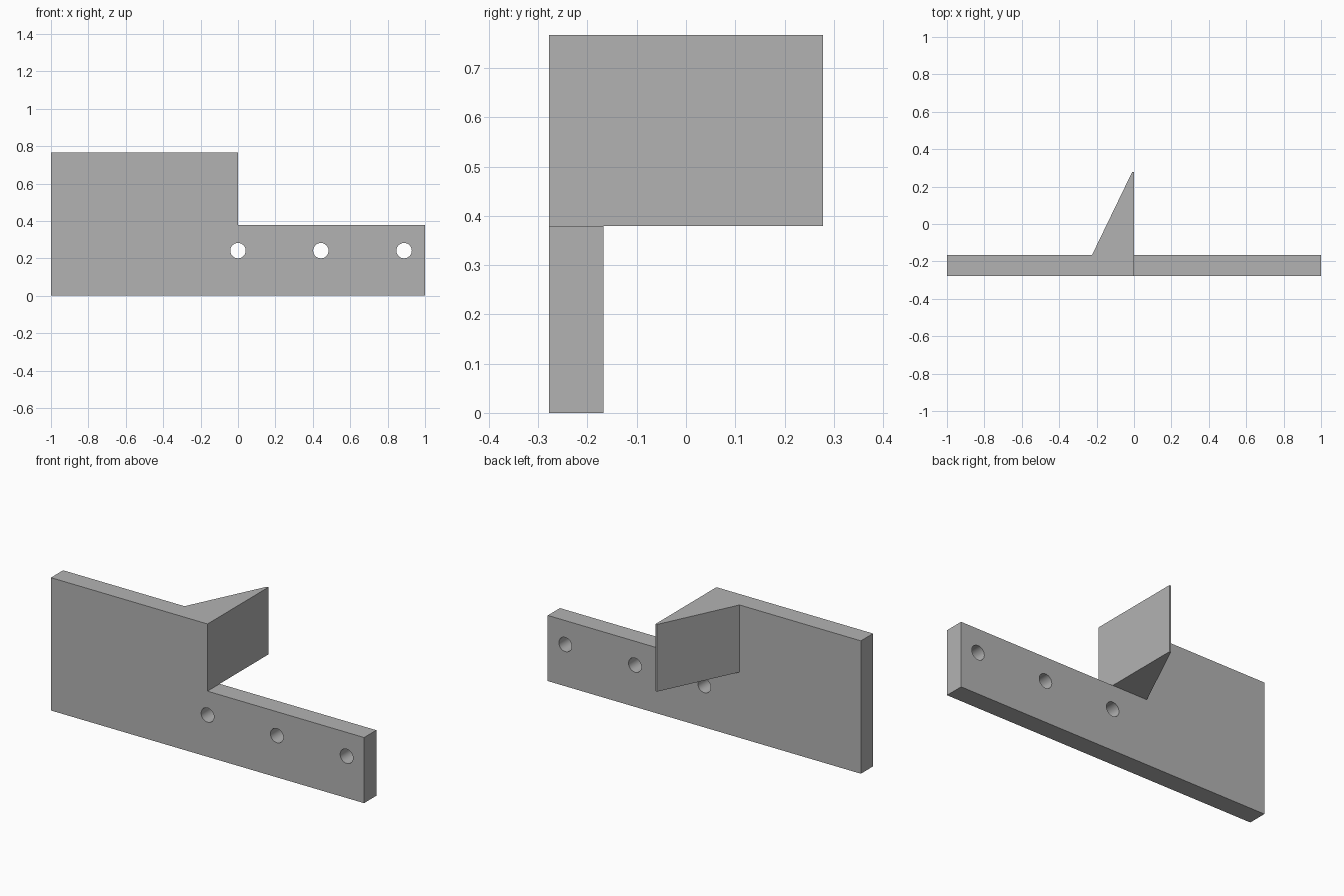
import bpy
import bmesh
from mathutils import Vector

cube = bpy.data.objects.get("Cube")
if cube:
    bpy.data.objects.remove(cube, do_unlink=True)

FRONT, BACK, TIP = -0.278, -0.167, 0.278   # depths
STEP, TOP = 0.379, 0.767                   # heights

grey = bpy.data.materials.new("plain grey")
grey.use_nodes = True
colour = (0.45, 0.45, 0.45, 1)
grey.diffuse_color = colour
grey.node_tree.nodes["Principled BSDF"].inputs["Base Color"].default_value = colour


def prism(name, outline, offset):
    """Extrude a closed outline of 3D points along an offset."""
    bm = bmesh.new()
    face = bm.faces.new([bm.verts.new(p) for p in outline])
    extruded = bmesh.ops.extrude_face_region(bm, geom=[face], use_keep_orig=True)
    verts = [g for g in extruded["geom"] if isinstance(g, bmesh.types.BMVert)]
    bmesh.ops.translate(bm, verts=verts, vec=Vector(offset))
    bmesh.ops.recalc_face_normals(bm, faces=bm.faces[:])
    mesh = bpy.data.meshes.new(name)
    bm.to_mesh(mesh)
    bm.free()
    mesh.materials.append(grey)
    obj = bpy.data.objects.new(name, mesh)
    bpy.context.collection.objects.link(obj)
    return obj


# Stepped plate
steps = [(-1, 0), (1, 0), (1, STEP), (0, STEP), (0, TOP), (-1, TOP)]
plate = prism("stepped_plate", [(x, FRONT, z) for x, z in steps], (0, BACK - FRONT, 0))

# Three round bolt holes through the lower strip
cutters = []
for x in (0, 0.443, 0.888):
    bpy.ops.mesh.primitive_cylinder_add(vertices=48, radius=0.041, depth=0.4,
                                        location=(x, (FRONT + BACK) / 2, 0.241),
                                        rotation=(1.5708, 0, 0))
    cutter = bpy.context.object
    cutter.name = "hole_cutter"
    cutter.data.materials.append(grey)
    cut = plate.modifiers.new("bolt_hole", 'BOOLEAN')
    cut.operation, cut.solver, cut.object = 'DIFFERENCE', 'EXACT', cutter
    cutters.append(cutter)

bpy.ops.object.select_all(action='DESELECT')
plate.select_set(True)
bpy.context.view_layer.objects.active = plate
for cut in list(plate.modifiers):
    bpy.ops.object.modifier_apply(modifier=cut.name)
for cutter in cutters:
    bpy.data.objects.remove(cutter, do_unlink=True)
bpy.ops.object.shade_smooth_by_angle()

# Wedge-shaped fin standing out behind the upper half
fin = [(-0.225, BACK), (0, BACK), (0, TIP), (-0.01, TIP)]
prism("wedge_fin", [(x, y, STEP) for x, y in fin], (0, 0, TOP - STEP))
